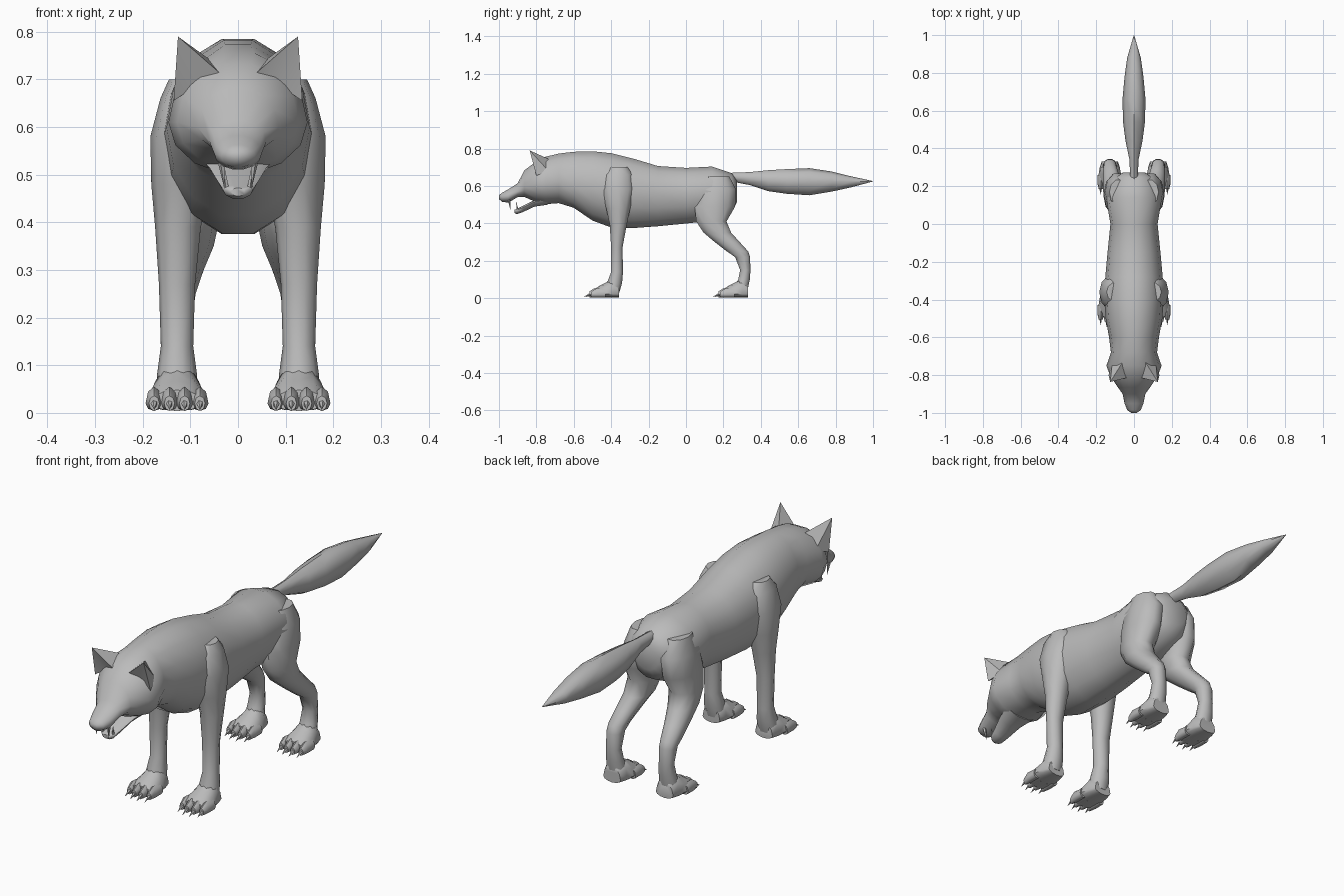
import bpy, bmesh, math

fur = bpy.data.materials.new("grey_fur")
fur.diffuse_color = (0.5, 0.5, 0.5, 1)


def finish(name, bm, mirror=False, angle=50):
    bmesh.ops.recalc_face_normals(bm, faces=bm.faces)
    me = bpy.data.meshes.new(name)
    bm.to_mesh(me)
    bm.free()
    me.materials.append(fur)
    ob = bpy.data.objects.new(name, me)
    bpy.context.collection.objects.link(ob)
    if mirror:
        ob.modifiers.new("mirror", 'MIRROR').use_mirror_merge = False
    bpy.ops.object.select_all(action='DESELECT')
    ob.select_set(True)
    bpy.context.view_layer.objects.active = ob
    bpy.ops.object.shade_smooth_by_angle(angle=math.radians(angle))
    return ob


def loft(bm, rings, axis='y', n=12):
    """Each ring: position, x centre, half width, low, high, level of greatest width."""
    loops = []
    for pos, xc, hw, lo, hi, wide in rings:
        loop = []
        for i in range(n):
            a = 2 * math.pi * i / n
            s = math.sin(a)
            x = xc + hw * math.cos(a)
            v = wide + s * ((hi - wide) if s > 0 else (wide - lo))
            loop.append(bm.verts.new((x, pos, v) if axis == 'y' else (x, v, pos)))
        loops.append(loop)
    for a, b in zip(loops, loops[1:]):
        for i in range(n):
            j = (i + 1) % n
            bm.faces.new((a[i], a[j], b[j], b[i]))
    bm.faces.new(loops[0])
    bm.faces.new(loops[-1])


def cone(bm, base, tip, r, n=5):
    """Small spike whose base ring lies across the longest direction."""
    d = [abs(t - b) for t, b in zip(tip, base)]
    upright = d[2] > d[1]
    ring = []
    for i in range(n):
        a = 2 * math.pi * i / n
        u, v = r * math.cos(a), r * math.sin(a)
        off = (u, v, 0) if upright else (u, 0, v)
        ring.append(bm.verts.new([b + o for b, o in zip(base, off)]))
    top = bm.verts.new(tip)
    for i in range(n):
        bm.faces.new((ring[i], ring[(i + 1) % n], top))
    bm.faces.new(ring)


# Trunk, neck, skull and snout: y, half width, low, high, widest level
trunk = [
    (.272, .06, .51, .63, .58), (.245, .105, .46, .67, .58),
    (.14, .148, .41, .707, .57), (.0, .125, .395, .70, .56),
    (-.15, .14, .38, .71, .56), (-.28, .152, .37, .75, .57),
    (-.40, .157, .373, .78, .58), (-.50, .15, .41, .79, .60),
    (-.60, .132, .48, .787, .61), (-.68, .122, .505, .777, .62),
    (-.75, .146, .50, .76, .61), (-.80, .128, .51, .735, .61),
    (-.865, .085, .54, .685, .60), (-.90, .06, .54, .615, .57),
    (-.95, .05, .51, .583, .545), (-.985, .036, .515, .563, .54),
    (-1.0, .014, .53, .55, .54)]
bm = bmesh.new()
loft(bm, [(y, 0, w, lo, hi, m) for y, w, lo, hi, m in trunk], n=14)
finish("body_and_head", bm)

# Lower jaw, tapering to the chin
bm = bmesh.new()
loft(bm, [(-.74, 0, .075, .498, .56, .53), (-.81, 0, .06, .488, .525, .515),
          (-.87, 0, .042, .46, .495, .485), (-.905, 0, .032, .448, .478, .47),
          (-.918, 0, .016, .455, .472, .465)], n=10)
finish("lower_jaw", bm)

# Fangs
bm = bmesh.new()
cone(bm, (.034, -.945, .525), (.028, -.938, .468), .008)
cone(bm, (.024, -.9, .468), (.028, -.908, .515), .007)
finish("fangs", bm, mirror=True)

# Ears: hollow-fronted pyramids
bm = bmesh.new()
base = [bm.verts.new(p) for p in ((.04, -.815, .715), (.098, -.79, .68),
                                  (.135, -.80, .655), (.115, -.735, .68), (.05, -.715, .735))]
tip = bm.verts.new((.126, -.836, .79))
for i in range(5):
    bm.faces.new((base[i], base[(i + 1) % 5], tip))
bm.faces.new(base)
finish("ears", bm, mirror=True, angle=35)

# Tail: slim root, full middle, pointed end
bm = bmesh.new()
loft(bm, [(.235, 0, .02, .625, .67, .65), (.34, 0, .024, .605, .674, .64),
          (.44, 0, .045, .572, .684, .63), (.54, 0, .058, .558, .69, .625),
          (.66, 0, .061, .55, .695, .625), (.78, 0, .05, .57, .677, .625),
          (.88, 0, .036, .592, .652, .623), (1.0, 0, .001, .624, .626, .625)], n=8)
finish("tail", bm)

# Front legs: z, x centre, half width, front, back, widest level
bm = bmesh.new()
loft(bm, [(.70, .10, .045, -.41, -.31, -.36), (.66, .105, .058, -.45, -.28, -.36),
          (.58, .115, .069, -.46, -.27, -.36), (.48, .12, .062, -.43, -.295, -.36),
          (.39, .126, .048, -.41, -.315, -.36), (.27, .128, .038, -.402, -.338, -.37),
          (.14, .128, .034, -.402, -.335, -.37), (.08, .128, .042, -.425, -.34, -.38),
          (.03, .128, .045, -.43, -.355, -.39)], axis='z', n=10)
finish("front_legs", bm, mirror=True)

# Hind legs: broad thigh, hock set back, slim shank
bm = bmesh.new()
loft(bm, [(.65, .085, .045, .10, .235, .17), (.58, .085, .068, .06, .273, .17),
          (.49, .093, .067, .04, .268, .16), (.41, .10, .062, .05, .22, .15),
          (.35, .107, .056, .09, .245, .175), (.30, .118, .046, .15, .29, .23),
          (.25, .127, .038, .215, .335, .285), (.22, .128, .035, .26, .344, .31),
          (.15, .128, .032, .288, .346, .32), (.10, .128, .037, .278, .343, .31),
          (.03, .128, .045, .25, .328, .29)], axis='z', n=10)
finish("hind_legs", bm, mirror=True)

# Paws: flat-soled foot, four toes and four claws on each
for name, dy in (("front_paws", 0), ("hind_paws", .69)):
    bm = bmesh.new()
    loft(bm, [(y + dy, .128, w, .004, hi, .022) for y, w, hi in
              ((-.358, .042, .075), (-.39, .053, .11), (-.425, .059, .085),
               (-.46, .062, .068), (-.49, .056, .048))], n=12)
    for k, x in enumerate((.08, .112, .144, .176)):
        reach = .012 if k in (1, 2) else 0
        loft(bm, [(y + dy - reach, x, w, .004, hi, .02) for y, w, hi in
                  ((-.43, .017, .05), (-.475, .018, .055), (-.505, .011, .036))], n=8)
        cone(bm, (x, -.495 - reach + dy, .024), (x, -.535 - reach + dy, .006), .009)
    finish(name, bm, mirror=True)
